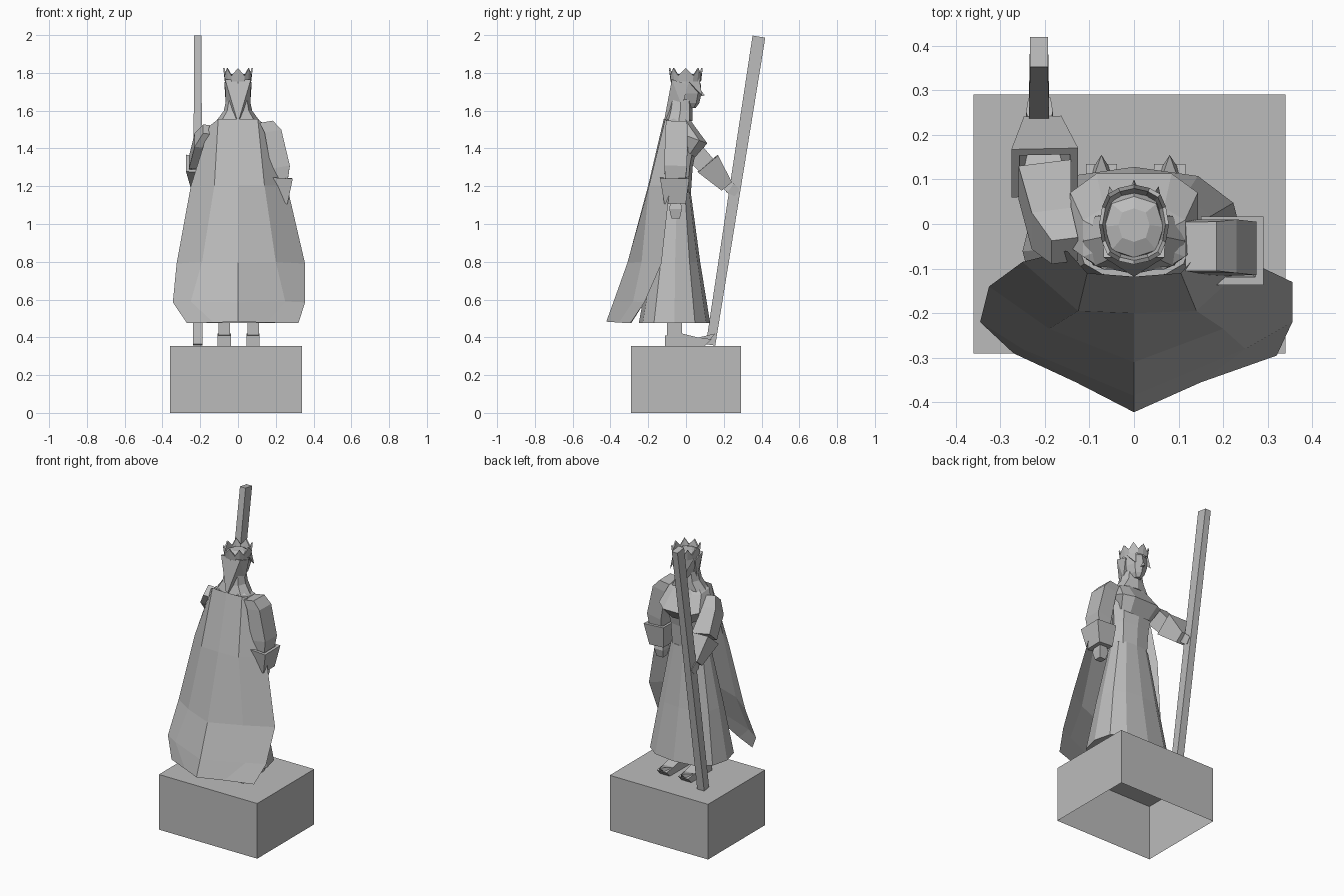
import bpy
import math
from mathutils import Vector

cube = bpy.data.objects.get("Cube")
if cube:
    bpy.data.objects.remove(cube, do_unlink=True)

stone = bpy.data.materials.new("grey_stone")
stone.use_nodes = True
GREY = (0.5, 0.5, 0.5, 1)
stone.diffuse_color = GREY
stone.node_tree.nodes["Principled BSDF"].inputs["Base Color"].default_value = GREY


def add_mesh(name, points, faces):
    mesh = bpy.data.meshes.new(name)
    mesh.from_pydata([tuple(p) for p in points], [], faces)
    mesh.materials.append(stone)
    mesh.update()
    obj = bpy.data.objects.new(name, mesh)
    bpy.context.collection.objects.link(obj)
    return obj


def loft(name, rings, start=True, end=True, closed=True):
    """Skin a list of equally long rings, ordered counter-clockwise seen from the last ring."""
    n = len(rings[0])
    points = [p for ring in rings for p in ring]
    faces = []
    for r in range(len(rings) - 1):
        for i in range(n if closed else n - 1):
            a, b = r * n + i, r * n + (i + 1) % n
            faces.append((a, b, b + n, a + n))
    if start:
        faces.append(tuple(reversed(range(n))))
    if end:
        faces.append(tuple(range(len(points) - n, len(points))))
    return add_mesh(name, points, faces)


def oval(z, rx, back, front, n=8, tilt=0.0, power=0.8, phase=0.0):
    """Rounded ring around the body; tilt lowers its front."""
    mid, ry = (back + front) / 2, (front - back) / 2
    ring = []
    for i in range(n):
        a = 2 * math.pi * i / n + phase
        c, s = math.cos(a), math.sin(a)
        c, s = (math.copysign(abs(v) ** power, v) if abs(v) > 1e-6 else 0 for v in (c, s))
        ring.append((rx * c, mid + ry * s, z - tilt * s))
    return ring


def square(center, axis, half_x, half_side):
    """Rectangle around center, facing along axis."""
    axis = Vector(axis).normalized()
    across = Vector((1, 0, 0))
    u = (across - axis * across.dot(axis)).normalized()
    v = axis.cross(u)
    return [Vector(center) + u * half_x * i + v * half_side * j
            for i, j in ((-1, -1), (1, -1), (1, 1), (-1, 1))]


def limb(name, stations):
    """Square-section limb through (center, half_x, half_side) stations."""
    axis = Vector(stations[-1][0]) - Vector(stations[0][0])
    return loft(name, [square(c, axis, hx, hs) for c, hx, hs in stations])


def cuff(name, wide, narrow, size, small, rim=0.018):
    """Flared gauntlet, open and hollow at its wide end."""
    wide, narrow = Vector(wide), Vector(narrow)
    axis = wide - narrow
    deep = wide - axis * 0.75
    return loft(name, [
        square(narrow, axis, *small),
        square(wide, axis, *size),
        square(wide, axis, size[0] - rim, size[1] - rim),
        square(deep, axis, small[0] - rim / 2, small[1] - rim / 2)])


# Pedestal, hollow from below
loft("pedestal", [[(-.36, -.29, z), (.34, -.29, z), (.34, .29, z), (-.36, .29, z)]
                  for z in (0, .355)], start=False)

# Feet with pointed toes, one per side
for side, x in (("right", -.073), ("left", .08)):
    loft(side + "_ankle", [
        [(x - .03, -.1, z), (x + .03, -.1, z), (x + .03, front, z), (x - .03, front, z)]
        for z, front in ((.36, -.01), (.41, -.02), (.6, -.02))])
    profile = [(-.11, .355), (.1, .355), (.135, .39), (.06, .4), (-.02, .42), (-.11, .41)]
    loft(side + "_shoe", [[(x + dx, y, z) for y, z in profile] for dx in (-.035, .035)])
    add_mesh(side + "_toe",
             [(x - .035, .1, .355), (x + .035, .1, .355), (x + .03, .07, .4),
              (x - .03, .07, .4), (x, .155, .42)],
             [(0, 1, 4), (1, 2, 4), (2, 3, 4), (3, 0, 4)])

# Long dress
loft("dress", [
    oval(.475, .25, -.25, .128, n=12),
    oval(.8, .195, -.19, .075, n=12),
    oval(1.17, .125, -.12, .025, n=12)])

# Bodice and the mantle that overhangs it
loft("bodice", [
    oval(1.15, .12, -.11, .025),
    oval(1.3, .125, -.1, .035),
    oval(1.42, .14, -.1, .06),
    oval(1.52, .12, -.1, .03)])
turn = math.pi / 8
loft("mantle", [
    oval(1.4, .12, -.08, .05, tilt=.05, phase=turn, power=.6),
    oval(1.465, .15, -.1, .118, tilt=.04, phase=turn, power=.6),
    oval(1.54, .12, -.105, .04, tilt=.01, phase=turn, power=.6),
    oval(1.565, .085, -.09, .02, phase=turn)])

# Neck cloth, head, nose
loft("neck_cloth", [
    oval(1.545, .115, -.112, .035),
    oval(1.6, .075, -.095, .035),
    oval(1.66, .062, -.085, .03)])
loft("head", [
    oval(1.615, .025, -.03, .052),
    oval(1.64, .045, -.06, .07),
    oval(1.69, .062, -.075, .082),
    oval(1.74, .068, -.08, .078),
    oval(1.78, .066, -.075, .062),
    oval(1.795, .035, -.04, .035)])
add_mesh("nose", [(-.013, .07, 1.675), (.013, .07, 1.675), (0, .07, 1.72), (0, .1, 1.68)],
         [(0, 1, 3), (1, 2, 3), (2, 0, 3), (0, 2, 1)])

# Hair falling to a point on the back, with a strand beside each cheek
add_mesh("hair", [(-.068, -.075, 1.765), (.068, -.075, 1.765), (.072, .01, 1.74),
                  (-.072, .01, 1.74), (0, -.118, 1.535), (-.064, -.02, 1.62), (.064, -.02, 1.62)],
         [(0, 4, 1), (1, 4, 6), (1, 6, 2), (0, 3, 5), (0, 5, 4), (0, 1, 2, 3), (4, 5, 6),
          (2, 6, 5, 3)])
for s in (-1, 1):
    add_mesh("cheek_strand", [(s * .07, .01, 1.76), (s * .045, .07, 1.77),
                              (s * .055, .085, 1.68), (s * .05, .04, 1.72)],
             [(0, 1, 2), (0, 2, 3), (1, 3, 2), (0, 3, 1)])

# Crown with alternating spikes
base = oval(1.755, .07, -.082, .08, n=16)
rim = oval(1.785, .076, -.088, .086, n=16)
for i in range(0, 16, 2):
    x, y, z = rim[i]
    rim[i] = (x * 1.03, y * 1.03, 1.825)
inner = [(x * .9, y * .9, z) for x, y, z in rim]
loft("crown", [base, rim, inner, [(x * .85, y * .85, z) for x, y, z in base]], False, False)

# Cape: open sheet, each row running from the right edge round the back to the left edge
loft("cape", [
    [(-.27, -.29, .475), (-.13, -.355, .478), (0, -.422, .483), (.15, -.355, .478), (.32, -.295, .475)],
    [(-.345, -.22, .585), (-.25, -.28, .59), (0, -.385, .585), (.25, -.28, .59), (.355, -.22, .585)],
    [(-.325, -.14, .79), (-.19, -.235, .8), (0, -.31, .795), (.2, -.235, .8), (.355, -.13, .79)],
    [(-.25, -.085, 1.2), (-.125, -.195, 1.205), (0, -.2, 1.205), (.14, -.195, 1.205), (.26, -.085, 1.2)],
    [(-.15, -.06, 1.52), (-.105, -.11, 1.555), (0, -.118, 1.555), (.105, -.11, 1.555), (.15, -.06, 1.52)]],
    start=False, end=False, closed=False)

# Raised arm gripping the staff
limb("raised_upper_arm", [
    ((-.155, -.06, 1.5), .03, .035),
    ((-.185, -.01, 1.44), .045, .055),
    ((-.2, .1, 1.32), .06, .05)])
cuff("raised_cuff", (-.2, .115, 1.32), (-.205, .215, 1.2), (.075, .07), (.042, .035))
limb("raised_hand", [
    ((-.21, .2, 1.215), .02, .02),
    ((-.212, .235, 1.19), .03, .03),
    ((-.212, .27, 1.165), .025, .022)])

# Lowered arm
limb("lowered_upper_arm", [
    ((.15, -.05, 1.54), .035, .055),
    ((.185, -.05, 1.49), .045, .06),
    ((.225, -.055, 1.3), .05, .06),
    ((.218, -.058, 1.15), .035, .045)])
cuff("lowered_cuff", (.22, -.06, 1.245), (.212, -.058, 1.11), (.07, .077), (.05, .057))
limb("lowered_hand", [
    ((.21, -.055, 1.125), .022, .025),
    ((.21, -.055, 1.08), .032, .034),
    ((.21, -.055, 1.03), .022, .022)])

# Leaning staff, slightly thicker at its top
foot, tip = Vector((-.213, .13, .36)), Vector((-.213, .386, 1.992))
loft("staff", [square(foot, tip - foot, .025, .025), square(tip, tip - foot, .02, .034)])
